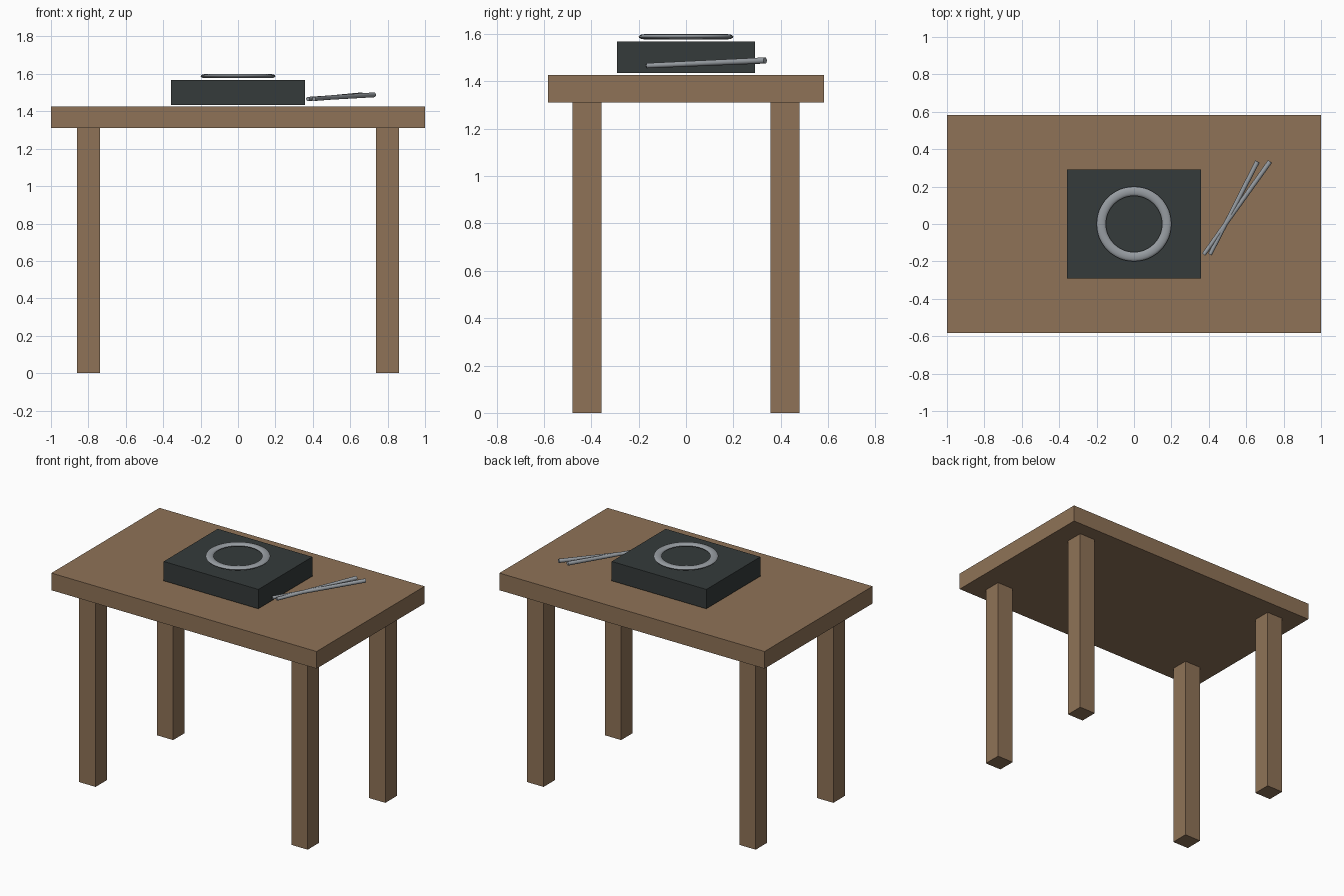
import bpy, math
from mathutils import Vector

if "Cube" in bpy.data.objects:
    bpy.data.objects.remove(bpy.data.objects["Cube"])


def material(name, rgb):
    m = bpy.data.materials.new(name)
    m.diffuse_color = (*rgb, 1)
    m.use_nodes = True
    m.node_tree.nodes["Principled BSDF"].inputs["Base Color"].default_value = m.diffuse_color
    return m


WOOD = material("brown wood", (0.274, 0.171, 0.095))
DARK = material("dark slate", (0.035, 0.043, 0.043))
METAL = material("grey metal", (0.31, 0.335, 0.36))


def finish(name, mat, smooth=False):
    ob = bpy.context.object
    ob.name = name
    ob.data.materials.append(mat)
    if smooth:
        bpy.ops.object.shade_smooth_by_angle(angle=math.radians(50))
    return ob


def box(name, size, centre, mat):
    bpy.ops.mesh.primitive_cube_add(size=1, location=centre)
    bpy.context.object.scale = size
    bpy.ops.object.transform_apply(location=False, rotation=False, scale=True)
    return finish(name, mat)


def stick(name, a, b, r1, r2, mat):
    a, b = Vector(a), Vector(b)
    d = b - a
    bpy.ops.mesh.primitive_cone_add(vertices=12, radius1=r1, radius2=r2,
                                    depth=d.length, location=(a + b) / 2,
                                    rotation=d.to_track_quat('Z', 'Y').to_euler())
    return finish(name, mat, True)


# Table top and four legs
box("table_top", (2.0, 1.164, 0.117), (0, 0, 1.3685), WOOD)
for sx, side in ((-1, "left"), (1, "right")):
    for sy, end in ((-1, "front"), (1, "back")):
        box(f"{end}_{side}_leg", (0.124, 0.124, 1.31),
            (sx * 0.8, sy * 0.418, 0.655), WOOD)

# Dark block resting just above the table
box("block", (0.714, 0.582, 0.132), (0, 0, 1.501), DARK)

# Flattened metal ring
bpy.ops.mesh.primitive_torus_add(major_segments=48, minor_segments=12,
                                 major_radius=0.175, minor_radius=0.025,
                                 location=(0, 0, 1.588))
bpy.context.object.scale.z = 0.44
bpy.ops.object.transform_apply(location=False, rotation=False, scale=True)
finish("ring", METAL, True)

# Pair of crossed sticks
stick("stick_long", (0.373, -0.163, 1.466), (0.727, 0.334, 1.488), 0.011, 0.013, METAL)
stick("stick_short", (0.406, -0.163, 1.466), (0.660, 0.334, 1.488), 0.011, 0.013, METAL)
